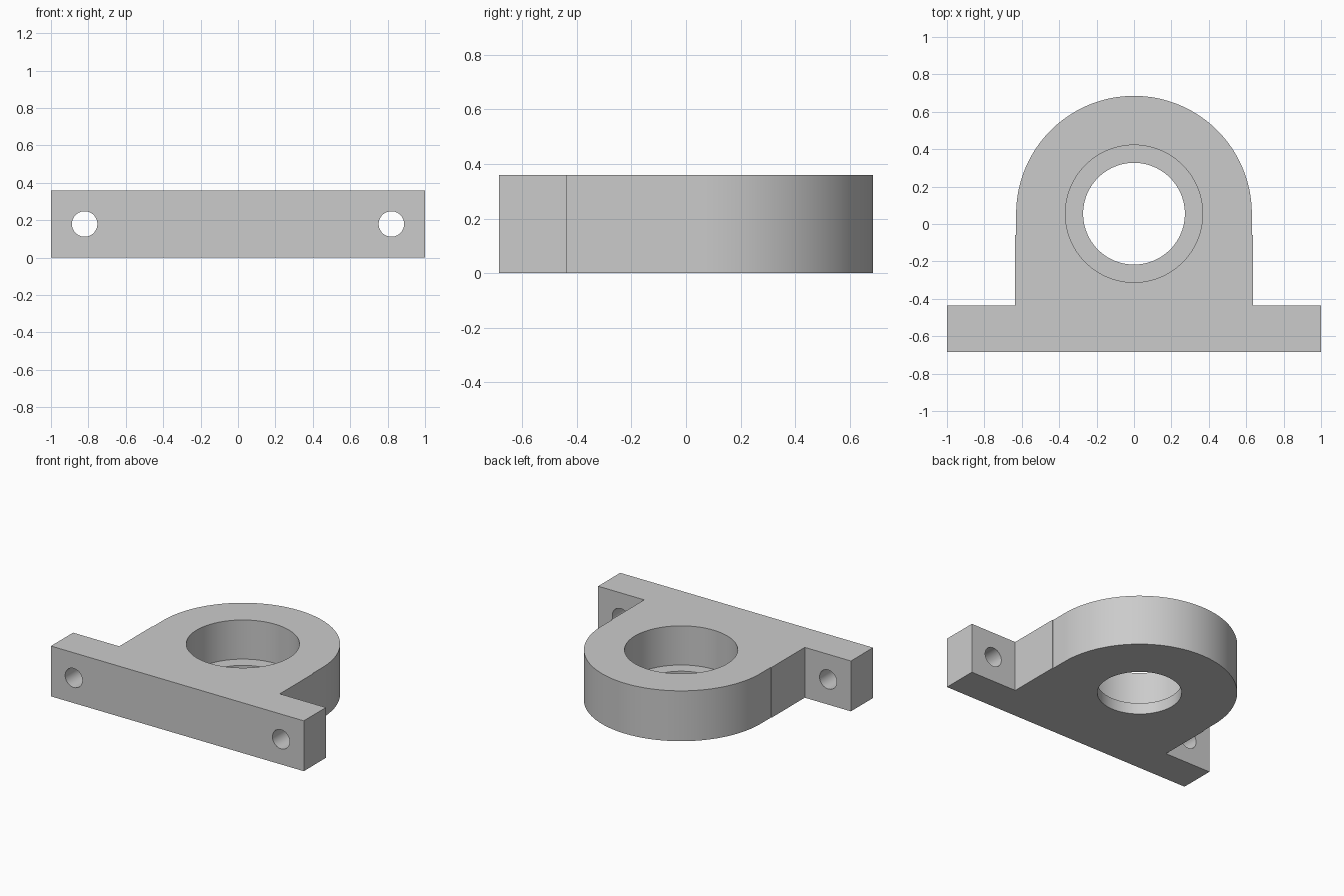
import bpy, bmesh, math

HEIGHT = 0.36
CENTRE_Y = 0.055
RADIUS = 0.63

cube = bpy.data.objects.get("Cube")
if cube:
    bpy.data.objects.remove(cube, do_unlink=True)

grey = bpy.data.materials.new("plain grey")
grey.use_nodes = True
colour = (0.6, 0.6, 0.6, 1)
grey.diffuse_color = colour
grey.node_tree.nodes["Principled BSDF"].inputs["Base Color"].default_value = colour


def extrude_outline(name, outline, height):
    """Make a solid by raising a flat outline from the ground."""
    bm = bmesh.new()
    face = bm.faces.new([bm.verts.new((x, y, 0)) for x, y in outline])
    raised = bmesh.ops.extrude_face_region(bm, geom=[face])["geom"]
    top = [v for v in raised if isinstance(v, bmesh.types.BMVert)]
    bmesh.ops.translate(bm, verts=top, vec=(0, 0, height))
    bmesh.ops.recalc_face_normals(bm, faces=bm.faces)
    mesh = bpy.data.meshes.new(name)
    bm.to_mesh(mesh)
    bm.free()
    mesh.materials.append(grey)
    obj = bpy.data.objects.new(name, mesh)
    bpy.context.collection.objects.link(obj)
    return obj


def drill(target, name, radius, depth, location, rotation=(0, 0, 0), sides=96):
    """Cut a round hole with a temporary cylinder."""
    bpy.ops.mesh.primitive_cylinder_add(vertices=sides, radius=radius, depth=depth,
                                        location=location, rotation=rotation)
    cutter = bpy.context.object
    cutter.name = name
    cutter.hide_render = True
    cutter.data.materials.append(grey)
    bpy.context.view_layer.objects.active = target
    mod = target.modifiers.new(name, "BOOLEAN")
    mod.operation = "DIFFERENCE"
    mod.solver = "EXACT"
    mod.object = cutter
    bpy.ops.object.modifier_apply(modifier=mod.name)
    bpy.data.objects.remove(cutter, do_unlink=True)


# Right half of the outline: flange, shoulder, straight side; then the round end
half = [(1, -0.685), (1, -0.435), (0.635, -0.435), (0.635, -0.06), (RADIUS, -0.06)]
steps = 96
arc = [(RADIUS * math.cos(math.pi * i / steps),
        CENTRE_Y + RADIUS * math.sin(math.pi * i / steps)) for i in range(steps + 1)]
outline = half + arc + [(-x, y) for x, y in reversed(half)]
housing = extrude_outline("bearing_housing", outline, HEIGHT)

# Wide bearing seat from the top, leaving a thin lip around the through hole
LIP = 0.08
drill(housing, "bearing_seat", 0.367, 1, (0, CENTRE_Y, LIP + 0.5))
drill(housing, "through_hole", 0.272, 1, (0, CENTRE_Y, 0))

# Mounting holes through both flange ears
for side in (-1, 1):
    drill(housing, "mounting_hole", 0.068, 0.6, (side * 0.82, -0.56, HEIGHT / 2),
          (math.pi / 2, 0, 0), 48)

# Smooth the curved walls and keep the machined edges sharp
bpy.ops.object.select_all(action="DESELECT")
housing.select_set(True)
bpy.context.view_layer.objects.active = housing
bpy.ops.object.shade_smooth_by_angle(angle=math.radians(30))
